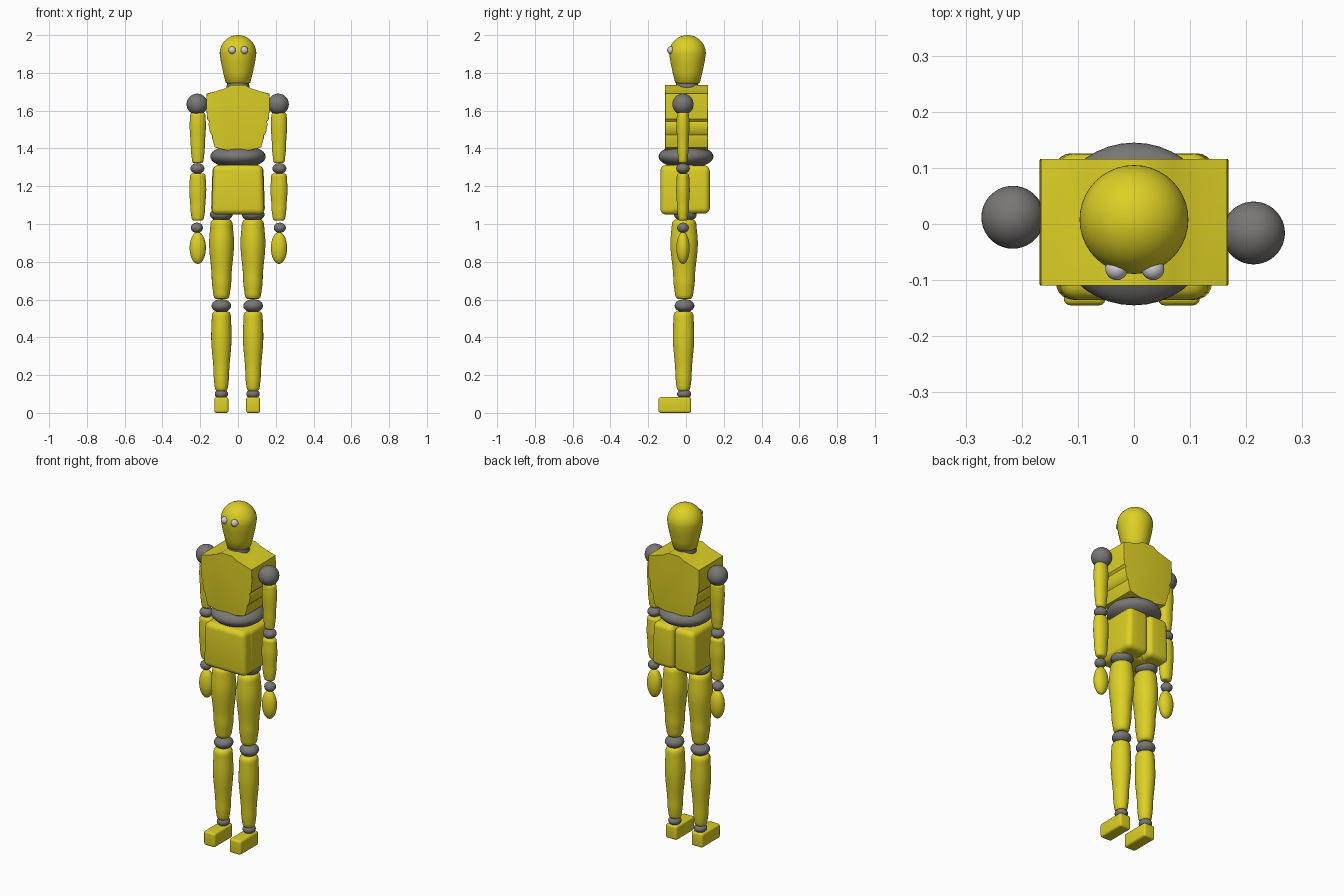
import bpy, bmesh, math
from mathutils import Vector

if "Cube" in bpy.data.objects:
    bpy.data.objects.remove(bpy.data.objects["Cube"])


def mat(name, col):
    m = bpy.data.materials.new(name)
    m.diffuse_color = (*col, 1)
    m.use_nodes = True
    m.node_tree.nodes["Principled BSDF"].inputs["Base Color"].default_value = m.diffuse_color
    return m


YELLOW = mat("yellow", (0.72, 0.63, 0.018))
GREY = mat("joint grey", (0.19, 0.185, 0.175))
EYE = mat("eye silver", (0.62, 0.62, 0.62))


def finish(name, bm, material, angle=40):
    bmesh.ops.recalc_face_normals(bm, faces=bm.faces)
    me = bpy.data.meshes.new(name)
    bm.to_mesh(me)
    bm.free()
    me.materials.append(material)
    ob = bpy.data.objects.new(name, me)
    bpy.context.collection.objects.link(ob)
    bpy.ops.object.select_all(action='DESELECT')
    ob.select_set(True)
    bpy.context.view_layer.objects.active = ob
    bpy.ops.object.shade_smooth_by_angle(angle=math.radians(angle))
    return ob


def ball(name, c, r, material):
    bm = bmesh.new()
    bmesh.ops.create_uvsphere(bm, u_segments=40, v_segments=24, radius=1)
    for v in bm.verts:
        v.co = Vector(c) + Vector(v.co[i] * r[i] for i in range(3))
    return finish(name, bm, material)


def lathe(name, profile, x, y, material, sy=1.0, n=40):
    """Revolve (radius, z) pairs; zero-radius ends are closed to a point."""
    bm = bmesh.new()
    rings = []
    for r, z in profile:
        rings.append([bm.verts.new((x + r * math.cos(2 * math.pi * i / n),
                                    y + sy * r * math.sin(2 * math.pi * i / n), z))
                      for i in range(n)])
    for a, b in zip(rings, rings[1:]):
        for i in range(n):
            bm.faces.new((a[i], a[(i + 1) % n], b[(i + 1) % n], b[i]))
    bm.faces.new(rings[0])
    bm.faces.new(rings[-1])
    bmesh.ops.remove_doubles(bm, verts=bm.verts, dist=1e-5)
    return finish(name, bm, material)


def limb(name, z0, z1, keys, x, y, material, sy=1.0):
    """Rounded limb: (t, radius) keys from bottom to top, smoothly interpolated."""
    prof, steps = [], 28
    for k in range(steps + 1):
        t = 0.5 - 0.5 * math.cos(math.pi * k / steps)
        for (t0, r0), (t1, r1) in zip(keys, keys[1:]):
            if t <= t1 + 1e-9:
                u = (t - t0) / (t1 - t0)
                r = r0 + (r1 - r0) * u * u * (3 - 2 * u)
                break
        e = min(t, 1 - t) / 0.06                     # round both ends
        if e < 1:
            r *= 0.62 + 0.38 * math.sqrt(max(0, 1 - (1 - e) ** 2))
        prof.append((r, z0 + (z1 - z0) * t))
    return lathe(name, prof, x, y, material, sy)


def box(name, lo, hi, bevel, material, top=1.0):
    """Rounded box, optionally narrowed in x at the top."""
    bm = bmesh.new()
    bmesh.ops.create_cube(bm, size=1)
    for v in bm.verts:
        p = [lo[i] + (hi[i] - lo[i]) * (v.co[i] + 0.5) for i in range(3)]
        if v.co.z > 0:
            p[0] *= top
        v.co = p
    bmesh.ops.bevel(bm, geom=bm.edges[:], offset=bevel, segments=5,
                    profile=0.5, affect='EDGES')
    return finish(name, bm, material)


# Head: dome on a tapering cone, with neck and eyes
dome = [(0.097 * math.cos(a), 1.903 + 0.097 * math.sin(a))
        for a in (math.radians(d) for d in range(0, 91, 6))]
lathe("head", [(0.058, 1.744), (0.066, 1.75), (0.078, 1.80), (0.09, 1.855)] + dome,
      0, 0.008, YELLOW)
lathe("neck", [(0.058, 1.69), (0.062, 1.72), (0.056, 1.75)], 0, 0.005, GREY)
for side, x in (("left", -0.031), ("right", 0.034)):
    ball(side + "_eye", (x, -0.08, 1.92), (0.02, 0.02, 0.02), EYE)

# Torso: front outline extruded in depth, with shallow side ribs
half = [(0.035, 1.737), (0.068, 1.718), (0.12, 1.702), (0.166, 1.69), (0.168, 1.62),
        (0.163, 1.555), (0.152, 1.543), (0.157, 1.53), (0.148, 1.482), (0.137, 1.47),
        (0.137, 1.455), (0.122, 1.405), (0.06, 1.39)]
outline = half + [(-x, z) for x, z in reversed(half)]
bm = bmesh.new()
front = bm.faces.new([bm.verts.new((x, -0.11, z)) for x, z in outline])
ext = bmesh.ops.extrude_face_region(bm, geom=[front], use_keep_orig=True)
for v in ext["geom"]:
    if isinstance(v, bmesh.types.BMVert):
        v.co.y = 0.116
bmesh.ops.recalc_face_normals(bm, faces=bm.faces)
rim = [e for e in bm.edges if abs(e.verts[0].co.y - e.verts[1].co.y) < 1e-6
       and min(v.co.z for v in e.verts) < 1.70]
bmesh.ops.bevel(bm, geom=rim, offset=0.014, segments=4, profile=0.5,
                affect='EDGES', clamp_overlap=True)
finish("torso", bm, YELLOW, 35)

# Waist joint
ball("waist", (0, 0, 1.357), (0.147, 0.145, 0.062), GREY)

# Pelvis: front block and two rear lobes
box("pelvis_front", (-0.14, -0.135, 1.05), (0.14, 0.06, 1.312), 0.03, YELLOW, 0.94)
for side, s in (("left", -1), ("right", 1)):
    xs = sorted((s * 0.002, s * 0.143))
    box(side + "_pelvis_lobe", (xs[0], -0.09, 1.055), (xs[1], 0.126, 1.31), 0.03,
        YELLOW, 0.94)

# Legs and arms
for side, hx, kx, fx, ax, ay in (("left", -0.087, -0.088, -0.088, -0.213, 0.012),
                                 ("right", 0.079, 0.08, 0.08, 0.217, -0.016)):
    ball(side + "_hip", (hx * 1.02, -0.003, 1.05), (0.06, 0.06, 0.036), GREY)
    limb(side + "_thigh", 0.602, 1.025,
         [(0, 0.042), (0.25, 0.052), (0.7, 0.066), (1, 0.058)], hx, -0.01, YELLOW, 1.1)
    ball(side + "_knee", (kx, -0.008, 0.567), (0.052, 0.052, 0.035), GREY)
    limb(side + "_shin", 0.115, 0.538,
         [(0, 0.034), (0.2, 0.041), (0.68, 0.054), (1, 0.05)], kx, -0.013, YELLOW, 1.05)
    ball(side + "_ankle", (fx, -0.01, 0.1), (0.035, 0.037, 0.026), GREY)
    box(side + "_foot", (fx - 0.037, -0.145, 0.0), (fx + 0.037, 0.027, 0.083), 0.012, YELLOW)

    sx = -0.216 if ax < 0 else 0.213
    ball(side + "_shoulder", (sx, ay, 1.634), (0.056, 0.056, 0.056), GREY)
    limb(side + "_upper_arm", 1.322, 1.592,
         [(0, 0.03), (0.3, 0.037), (0.75, 0.043), (1, 0.04)], ax, ay, YELLOW, 0.8)
    ball(side + "_elbow", (ax * 1.01, ay, 1.294), (0.037, 0.036, 0.028), GREY)
    limb(side + "_forearm", 1.018, 1.268,
         [(0, 0.032), (0.25, 0.039), (0.65, 0.045), (1, 0.041)], ax, ay, YELLOW, 0.8)
    ball(side + "_wrist", (ax * 1.02, ay, 0.98), (0.032, 0.031, 0.027), GREY)
    ball(side + "_hand", (ax, ay, 0.873), (0.043, 0.035, 0.084), YELLOW)
